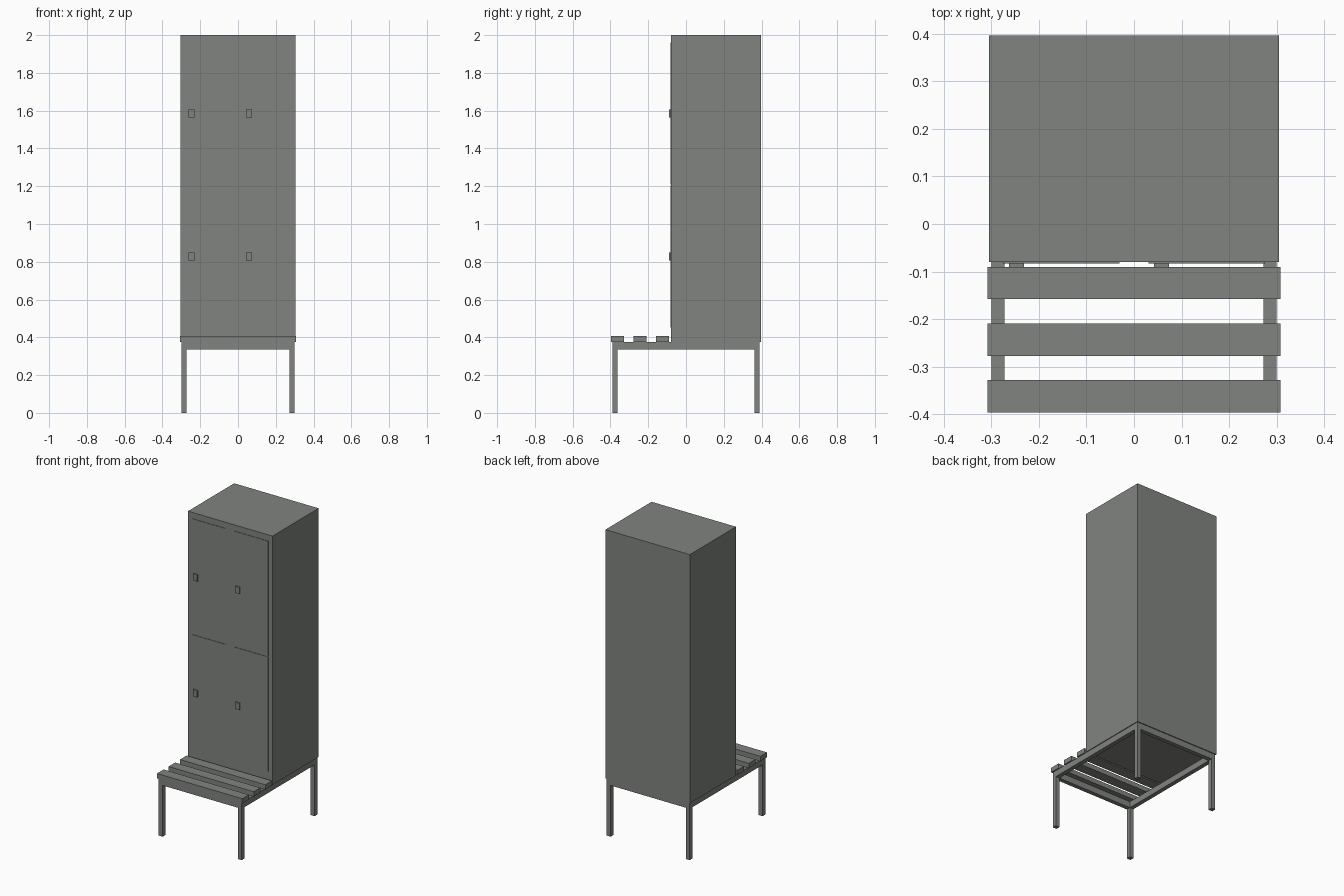
import bpy

if "Cube" in bpy.data.objects:
    bpy.data.objects.remove(bpy.data.objects["Cube"])

# single grey paint colour
paint = bpy.data.materials.new("grey_green_paint")
paint.diffuse_color = (0.215, 0.23, 0.21, 1)
paint.use_nodes = True
paint.node_tree.nodes["Principled BSDF"].inputs["Base Color"].default_value = paint.diffuse_color


def box(name, x0, x1, y0, y1, z0, z1, bevel=0):
    """Axis-aligned box between the given limits."""
    bpy.ops.mesh.primitive_cube_add(
        size=1, location=((x0 + x1) / 2, (y0 + y1) / 2, (z0 + z1) / 2))
    ob = bpy.context.object
    ob.name = name
    ob.scale = (x1 - x0, y1 - y0, z1 - z0)
    bpy.ops.object.transform_apply(location=False, rotation=False, scale=True)
    ob.data.materials.append(paint)
    return ob


T = 0.028                 # square tube size of the stand
FX, FY = 0.30, 0.39       # outer half sizes of the stand
Z0, Z1 = 0.335, 0.375     # stand rails
BACK, FRONT = 0.396, -0.08

# locker cabinet
box("locker_cabinet", -0.305, 0.305, FRONT, BACK, Z1, 2.0)

# four thin doors, each with a handle near its left edge
for row, zc in (("lower", 0.828), ("upper", 1.585)):
    for side, x in (("left", -0.275), ("right", 0.03)):
        box(f"{row}_{side}_door", x, x + 0.245, FRONT - 0.003, FRONT + 0.002,
            zc - 0.375, zc + 0.375)
        box(f"{row}_{side}_handle", x + 0.012, x + 0.044, -0.091, FRONT,
            zc - 0.022, zc + 0.022)

# stand: side rails, cross rails and legs
for side, x in (("left", -FX), ("right", FX - T)):
    box(f"{side}_side_rail", x, x + T, -FY, FY, Z0, Z1)
    for end, y in (("front", -FY), ("back", FY - T)):
        box(f"{end}_{side}_leg", x, x + T, y, y + T, 0, Z0)
for end, y in (("front", -FY), ("back", FY - T)):
    box(f"{end}_cross_rail", -FX + T, FX - T, y, y + T, Z0, Z1)

# bench slats
for i in range(3):
    y = -0.396 + i * 0.119
    box(f"bench_slat_{i + 1}", -0.308, 0.308, y, y + 0.068, Z1, 0.406)
